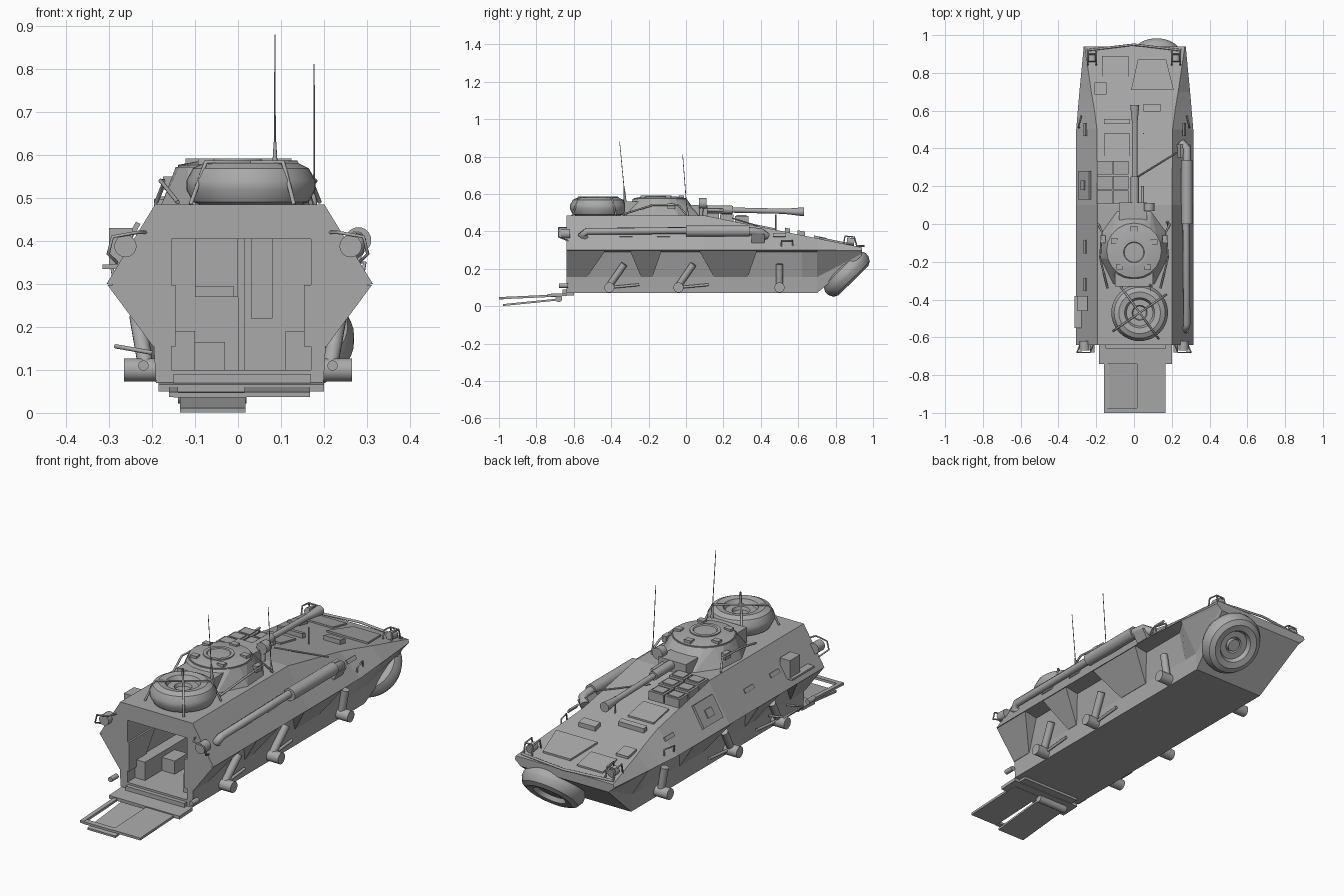
import bpy, bmesh, math
from mathutils import Vector, Matrix

old = bpy.data.objects.get("Cube")
if old:
    bpy.data.objects.remove(old, do_unlink=True)

grey = bpy.data.materials.new("plain_grey")
grey.use_nodes = True
COLOUR = (0.4, 0.4, 0.4, 1)
grey.diffuse_color = COLOUR
grey.node_tree.nodes["Principled BSDF"].inputs["Base Color"].default_value = COLOUR


def finish(name, bm, smooth=False):
    bmesh.ops.recalc_face_normals(bm, faces=bm.faces[:])
    me = bpy.data.meshes.new(name)
    bm.to_mesh(me)
    bm.free()
    me.materials.append(grey)
    ob = bpy.data.objects.new(name, me)
    bpy.context.collection.objects.link(ob)
    if smooth:
        bpy.ops.object.select_all(action='DESELECT')
        ob.select_set(True)
        bpy.context.view_layer.objects.active = ob
        bpy.ops.object.shade_smooth_by_angle(angle=math.radians(35))
    return ob


def box(name, x, y, z, rx=0, ry=0):
    """Box from ranges, turned about its centre."""
    bm = bmesh.new()
    bmesh.ops.create_cube(bm, size=1)
    size = [b - a for a, b in (x, y, z)]
    mid = [(a + b) / 2 for a, b in (x, y, z)]
    m = Matrix.Translation(mid) @ Matrix.Rotation(ry, 4, 'Y') @ Matrix.Rotation(rx, 4, 'X')
    bmesh.ops.transform(bm, matrix=m @ Matrix.Diagonal((*size, 1)), verts=bm.verts)
    return finish(name, bm)


def solid(name, points):
    """Convex block around the points."""
    bm = bmesh.new()
    for p in points:
        bm.verts.new(p)
    res = bmesh.ops.convex_hull(bm, input=bm.verts[:])
    bmesh.ops.delete(bm, geom=list({v for v in res["geom_interior"] if isinstance(v, bmesh.types.BMVert)}), context='VERTS')
    return finish(name, bm)


def lathe(name, profile, loc, axis=(0, 0, 1), segs=40):
    """Revolve (radius, height) points about an axis."""
    bm = bmesh.new()
    rings = [[bm.verts.new((r * math.cos(a), r * math.sin(a), h))
              for a in (2 * math.pi * i / segs for i in range(segs))] for r, h in profile]
    for a, b in zip(rings, rings[1:]):
        for i in range(segs):
            j = (i + 1) % segs
            bm.faces.new((a[i], a[j], b[j], b[i]))
    bm.faces.new(rings[0])
    bm.faces.new(rings[-1])
    turn = Vector(axis).to_track_quat('Z', 'Y').to_matrix().to_4x4()
    bmesh.ops.transform(bm, matrix=Matrix.Translation(loc) @ turn, verts=bm.verts)
    return finish(name, bm, True)


def rod(name, a, b, r, r2=None, segs=16):
    a, b = Vector(a), Vector(b)
    return lathe(name, [(r, 0), (r if r2 is None else r2, (b - a).length)], a, b - a, segs)


def pipe(name, pts, r):
    """Bent round bar along points."""
    cu = bpy.data.curves.new(name, 'CURVE')
    cu.dimensions, cu.bevel_depth, cu.bevel_resolution, cu.use_fill_caps = '3D', r, 2, True
    sp = cu.splines.new('POLY')
    sp.points.add(len(pts) - 1)
    for p, co in zip(sp.points, pts):
        p.co = (*co, 1)
    cu.materials.append(grey)
    ob = bpy.data.objects.new(name, cu)
    bpy.context.collection.objects.link(ob)
    bpy.ops.object.select_all(action='DESELECT')
    ob.select_set(True)
    bpy.context.view_layer.objects.active = ob
    bpy.ops.object.convert(target='MESH')


def deck(y):
    return 0.485 - 0.203 * max(0, y - 0.1)


def plate(name, x, y, h=0.008):
    """Plate lying on the sloping front deck."""
    solid(name, [(a, b, deck(b) + c) for a in x for b in y for c in (-0.01, h)])


# Hull: lofted half sections of bottom, knee, underside, sponson edge, roof
FULL, WELL = 0.30, 0.235
sections = [(-0.64, WELL, 0.31, 0.197), (0.1, WELL, 0.31, 0.197), (0.5, WELL, 0.31, 0.2),
            (0.62, WELL, 0.30, 0.216), (0.70, 0.285, 0.293, 0.23)]
bm = bmesh.new()
rings = []
for y, under, edge, top in sections:
    half = [(0.195, 0.07), (0.2, 0.155), (under, 0.29), (edge, 0.30), (top, deck(y))]
    rings.append((y, half))
rings.append((0.94, [(0.24, 0.27), (0.25, 0.28), (0.262, 0.288), (0.27, 0.298), (0.265, deck(0.94))]))
loops = [[bm.verts.new((x + 0.004, y, z)) for x, z in half] +
         [bm.verts.new((0.004 - x, y, z)) for x, z in reversed(half)] for y, half in rings]
for a, b in zip(loops, loops[1:]):
    for i in range(len(a)):
        j = (i + 1) % len(a)
        bm.faces.new((a[i], a[j], b[j], b[i]))
bm.faces.new(loops[0])
bm.faces.new(loops[-1])
hull = finish("hull", bm)

# Troop compartment cut through the rear wall
cutter = box("compartment_cutter", (-0.155, 0.17), (-0.8, 0.02), (0.1, 0.405))
cutter.hide_render = True
cutter.hide_set(True)
cut = hull.modifiers.new("compartment", 'BOOLEAN')
cut.object, cut.operation, cut.solver = cutter, 'DIFFERENCE', 'EXACT'
bpy.context.view_layer.objects.active = hull
bpy.ops.object.modifier_apply(modifier=cut.name)
bpy.data.objects.remove(cutter, do_unlink=True)

# Interior fittings
box("left_locker", (0.11, 0.17), (-0.58, -0.1), (0.1, 0.19))
box("right_locker", (-0.155, -0.1), (-0.58, -0.1), (0.1, 0.19))
box("seat_base", (-0.1, -0.03), (-0.45, -0.35), (0.1, 0.165))
box("seat_back", (-0.1, 0), (-0.24, -0.2), (0.27, 0.405))
box("turret_seat", (-0.1, -0.01), (-0.3, -0.2), (0.27, 0.295))
box("turret_post", (0.03, 0.08), (-0.2, -0.15), (0.22, 0.405))
box("bulkhead", (0, 0.015), (-0.2, 0.02), (0.1, 0.405))

# Sides: sponson wedges between the wheel bays, hubs and suspension
wedges = [(-0.64, -0.43, -0.64, -0.53), (-0.3, -0.13, -0.24, -0.18), (0.07, 0.38, 0.15, 0.33)]
for s, side in ((-1, "right"), (1, "left")):
    for a, b, c, d in wedges:
        solid(side + "_sponson_wedge", [(0.004 + s * x, y, 0.298) for x in (0.15, 0.308) for y in (a, b)] +
              [(0.004 + s * x, y, 0.155) for x in (0.15, 0.202) for y in (c, d)])
    for y in (-0.41, -0.04, 0.5):
        rod(side + "_hub", (s * 0.17, y, 0.1), (s * 0.265, y, 0.1), 0.027, segs=24)
        lean = 0 if y > 0.3 else 0.08
        rod(side + "_damper", (s * 0.215, y, 0.11), (s * 0.235, y + lean, 0.225), 0.018)
        if lean:
            rod(side + "_torsion_arm", (s * 0.21, y, 0.1), (s * 0.21, y + 0.16, 0.115), 0.007)

    # Lamps with bent bar guards
    x = s * 0.262
    rod(side + "_rear_lamp", (x, -0.67, 0.388), (x, -0.62, 0.388), 0.026)
    pipe(side + "_rear_lamp_guard", [(x - s * 0.05, -0.63, 0.42), (x - s * 0.03, -0.68, 0.42),
         (x + s * 0.03, -0.68, 0.41), (x + s * 0.04, -0.68, 0.37), (x + s * 0.02, -0.63, 0.35)], 0.004)
    for x in (s * 0.2, s * 0.245):
        pipe(side + "_headlamp_guard", [(x, 0.84, 0.32), (x, 0.85, 0.375), (x, 0.9, 0.37), (x, 0.915, 0.315)], 0.004)
    rod(side + "_headlamp", (s * 0.222, 0.86, 0.348), (s * 0.222, 0.9, 0.343), 0.02)
    pipe(side + "_headlamp_bar", [(s * 0.2, 0.9, 0.37), (s * 0.245, 0.9, 0.37)], 0.004)
    rod(side + "_tow_hook", (s * 0.22, -0.68, 0.11), (s * 0.22, -0.63, 0.11), 0.012)
    # Firing ports
    for y in (-0.32, -0.12, 0.5):
        px = 0.262 + 0.004 * s
        box(side + "_port", (s * px - 0.004, s * px + 0.004), (y - 0.035, y + 0.035), (0.37, 0.39), ry=-s * 0.53)
    pipe(side + "_grab_rail", [(s * 0.29, 0.51, 0.32), (s * 0.295, 0.51, 0.35), (s * 0.28, 0.57, 0.35),
                               (s * 0.28, 0.57, 0.32)], 0.004)

# Exhaust along the left side
pipe("exhaust_pipe", [(0.25, -0.52, 0.36), (0.275, -0.56, 0.38), (0.28, -0.53, 0.4), (0.275, 0.05, 0.405)], 0.019)
rod("muffler", (0.28, 0, 0.402), (0.28, 0.34, 0.402), 0.03, segs=24)
pipe("exhaust_inlet", [(0.28, 0.33, 0.402), (0.28, 0.4, 0.395), (0.25, 0.43, 0.375)], 0.022)
box("exhaust_bracket", (0.23, 0.29), (0.35, 0.42), (0.35, 0.4), ry=0.5)

# Right side hatch, can and rack
box("side_hatch", (-0.267, -0.255), (0.13, 0.28), (0.335, 0.45), ry=0.53)
box("side_hatch_handle", (-0.275, -0.265), (0.18, 0.23), (0.37, 0.41), ry=0.53)
box("fuel_can", (-0.3, -0.245), (-0.46, -0.38), (0.345, 0.43))
box("can_shelf", (-0.315, -0.24), (-0.55, -0.38), (0.335, 0.345))
pipe("step_rail", [(-0.2, -0.5, 0.14), (-0.285, -0.5, 0.155), (-0.285, -0.36, 0.155), (-0.2, -0.36, 0.14)], 0.005)

# Spare wheels on the roof and under the nose
tyre = [(0.035, 0.06), (0.04, 0.075), (0.07, 0.075), (0.08, 0.095), (0.11, 0.1), (0.135, 0.088), (0.15, 0.06),
        (0.15, 0.038), (0.135, 0.01), (0.11, 0), (0.08, 0.005), (0.07, 0.025), (0.04, 0.025)]
lathe("roof_spare_wheel", tyre, (0.03, -0.47, 0.481))
n = Vector((0, 0.7, -0.714))
lathe("nose_spare_wheel", tyre, Vector((0.12, 0.86, 0.172)) - n * 0.05, n)
rod("nose_wheel_mount", (0.12, 0.76, 0.27), Vector((0.12, 0.86, 0.172)) + n * 0.03, 0.03)
for a in (0.6, 2.2):
    dx, dy = math.cos(a) * 0.17, math.sin(a) * 0.17
    pipe("wheel_strap", [(0.03 + dx, -0.47 + dy, 0.485), (0.03 + dx * 0.75, -0.47 + dy * 0.75, 0.583),
         (0.03 - dx * 0.75, -0.47 - dy * 0.75, 0.583), (0.03 - dx, -0.47 - dy, 0.485)], 0.005)

# Turret
base = [(0.09, 0.07), (0.17, -0.04), (0.18, -0.18), (0.11, -0.32)]
solid("turret", [(s * x, y, 0.48) for s in (-1, 1) for x, y in base] +
      [(0.145 * math.cos(i * math.pi / 10), -0.14 + 0.145 * math.sin(i * math.pi / 10), 0.572) for i in range(20)])
lathe("turret_roof", [(0.14, 0.56), (0.14, 0.577), (0.09, 0.586), (0.04, 0.588)], (0, -0.14, 0))
lathe("hatch_rim", [(0.07, 0.58), (0.07, 0.592), (0.055, 0.592), (0.05, 0.586)], (0, -0.15, 0))
for a in (0.4, 1.57, 2.7, 4.0, 5.4):
    x, y = 0.115 * math.cos(a), -0.14 + 0.115 * math.sin(a)
    box("turret_periscope", (x - 0.018, x + 0.018), (y - 0.014, y + 0.014), (0.57, 0.592))
for s in (-1, 1):
    pipe("turret_rail", [(s * 0.19, 0.0, 0.49), (s * 0.17, -0.04, 0.54), (s * 0.18, -0.18, 0.54), (s * 0.14, -0.34, 0.49)], 0.005)
    box("vision_block", (s * 0.162 - 0.012, s * 0.162 + 0.012), (-0.1, -0.06), (0.52, 0.55))
box("rear_bin", (-0.1, 0.1), (-0.33, -0.24), (0.485, 0.56))

# Gun, sight and mantlet
box("mantlet", (-0.08, 0.07), (0.02, 0.115), (0.485, 0.54))
rod("gun_sleeve", (0.004, 0.1, 0.518), (0.004, 0.25, 0.515), 0.022)
rod("gun_barrel", (0.004, 0.2, 0.515), (0.004, 0.6, 0.506), 0.014)
rod("muzzle_cone", (0.004, 0.53, 0.507), (0.004, 0.63, 0.505), 0.014, 0.024)
rod("coaxial_gun", (0.045, 0.1, 0.515), (0.045, 0.2, 0.513), 0.008)
rod("searchlight", (0.08, 0.07, 0.55), (0.08, 0.11, 0.55), 0.028)
rod("searchlight_stalk", (0.08, 0.08, 0.47), (0.08, 0.085, 0.55), 0.01)

# Aerials
rod("rear_aerial_base", (0.086, -0.325, 0.55), (0.086, -0.33, 0.63), 0.008, 0.003)
rod("rear_aerial", (0.086, -0.328, 0.6), (0.086, -0.355, 0.88), 0.002, 0.0015, 8)
rod("front_aerial_base", (0.177, 0.01, 0.475), (0.177, 0.005, 0.53), 0.008, 0.003)
rod("front_aerial", (0.177, 0.006, 0.5), (0.177, -0.018, 0.812), 0.002, 0.0015, 8)

# Stowage crates and deck plates
for i in range(3):
    for j in range(2):
        x, y = -0.195 + j * 0.085, 0.105 + i * 0.078
        box("stowage_crate", (x, x + 0.08), (y, y + 0.072), (0.44, 0.498 - i * 0.008))
        box("crate_lid", (x + 0.01, x + 0.07), (y + 0.01, y + 0.062), (0.49 - i * 0.008, 0.503 - i * 0.008))
plate("driver_hatch", (-0.16, -0.02), (0.36, 0.48))
plate("driver_periscope", (-0.16, -0.02), (0.53, 0.555), 0.022)
plate("centre_periscope", (0.05, 0.14), (0.595, 0.635), 0.022)
plate("equipment_cover", (-0.17, -0.03), (0.78, 0.89))
plate("small_cover", (-0.21, -0.145), (0.685, 0.75), 0.012)
solid("engine_hatch", [(x, y, deck(y) + h) for x, y in ((-0.015, 0.71), (0.21, 0.71), (0.02, 0.87), (0.17, 0.87))
                       for h in (-0.01, 0.009)])
pipe("deck_rod", [(0.02, 0.25, 0.47), (0.23, 0.38, 0.43)], 0.004)
pipe("wave_board_edge", [(-0.25, 0.92, 0.322), (0.0, 0.95, 0.322), (0.25, 0.92, 0.322)], 0.006)
pipe("deck_post", [(0.05, 0.48, 0.4), (0.05, 0.48, 0.49)], 0.003)

# Lowered ramp: frame around an opening, with its small door hanging below
tilt = 0.045
box("ramp_hinge", (-0.185, 0.2), (-0.74, -0.64), (0.052, 0.068), rx=tilt)
box("ramp_panel", (0.015, 0.168), (-1.0, -0.68), (0.044, 0.056), rx=tilt)
box("ramp_side", (-0.16, -0.14), (-1.0, -0.68), (0.044, 0.056), rx=tilt)
box("ramp_end", (-0.15, 0.02), (-1.0, -0.975), (0.036, 0.048), rx=tilt)
box("ramp_sill", (-0.15, 0.17), (-0.66, -0.6), (0.058, 0.09))
box("ramp_door", (-0.135, 0.018), (-0.98, -0.68), (0.016, 0.026), rx=0.1)
rod("ramp_door_pivot", (-0.14, -0.68, 0.04), (0.02, -0.68, 0.04), 0.018)
